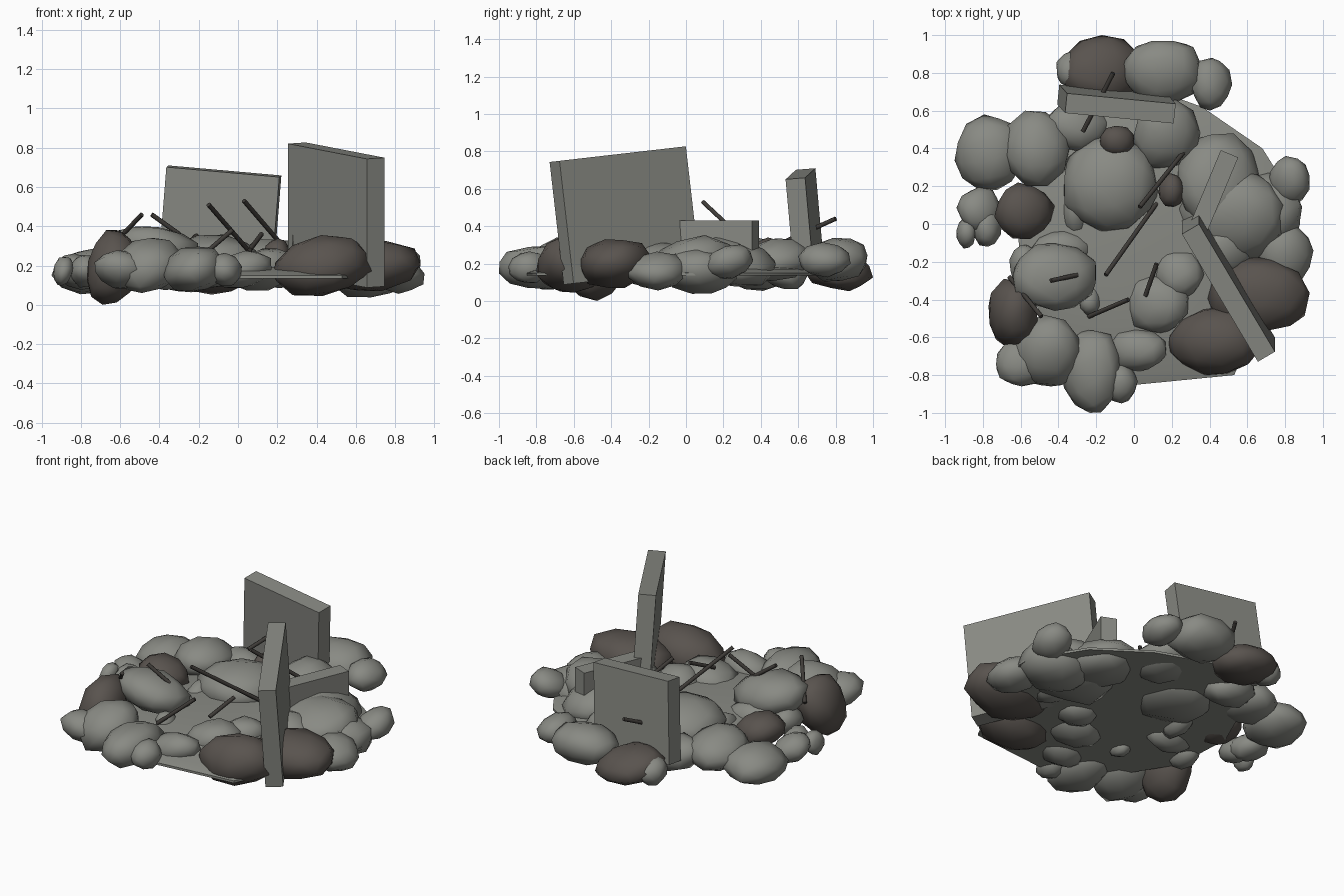
import bpy
import bmesh
import math
import random
from mathutils import Vector, Matrix

random.seed(11)
cube = bpy.data.objects.get("Cube")
if cube:
    bpy.data.objects.remove(cube, do_unlink=True)


def make_material(name, colour):
    mat = bpy.data.materials.new(name)
    mat.use_nodes = True
    mat.diffuse_color = (*colour, 1)
    shader = next(n for n in mat.node_tree.nodes if n.type == "BSDF_PRINCIPLED")
    shader.inputs["Base Color"].default_value = (*colour, 1)
    shader.inputs["Roughness"].default_value = 0.9
    return mat


concrete = make_material("grey concrete", (0.25, 0.255, 0.23))
brown_stone = make_material("dark brown stone", (0.1, 0.087, 0.077))
rusty_steel = make_material("dark steel", (0.05, 0.045, 0.04))


def finish(bm, name, mat, smooth_angle=None):
    """Turn a bmesh into a named, coloured object."""
    bmesh.ops.recalc_face_normals(bm, faces=bm.faces)
    mesh = bpy.data.meshes.new(name)
    bm.to_mesh(mesh)
    bm.free()
    mesh.materials.append(mat)
    obj = bpy.data.objects.new(name, mesh)
    bpy.context.collection.objects.link(obj)
    if smooth_angle:
        bpy.ops.object.select_all(action="DESELECT")
        obj.select_set(True)
        bpy.context.view_layer.objects.active = obj
        bpy.ops.object.shade_smooth_by_angle(angle=math.radians(smooth_angle))
    return obj


def rock(name, mat, centre, radii):
    """A lumpy, leaning low-poly sphere fitted to the given radii."""
    bm = bmesh.new()
    bmesh.ops.create_icosphere(bm, subdivisions=2, radius=1)
    spin = Matrix.Rotation(random.uniform(0, 6), 3, (random.random(), random.random(), 1))
    bmesh.ops.rotate(bm, verts=bm.verts, cent=(0, 0, 0), matrix=spin)
    lean_x, lean_y = random.uniform(-0.25, 0.25), random.uniform(-0.25, 0.25)
    for v in bm.verts:
        v.co *= random.uniform(0.92, 1.06)
        v.co.z += lean_x * v.co.x + lean_y * v.co.y
    for axis in range(3):
        values = [v.co[axis] for v in bm.verts]
        low, high = min(values), max(values)
        for v in bm.verts:
            unit = 2 * (v.co[axis] - low) / (high - low) - 1
            v.co[axis] = centre[axis] + radii[axis] * unit
    return finish(bm, name, mat, 70)


def rubble(name, mat, height, spots):
    """Rocks at one height; each spot is x, y and the two plan radii."""
    for i, (x, y, rx, ry) in enumerate(spots, 1):
        thickness = 0.05 + 0.175 * (rx + ry)
        rock(f"{name}_{i}", mat, (x, y, height), (rx, ry, thickness))


def slab(name, top, along, up, size):
    """A box hung from the middle of its top face, leaning along 'up'."""
    w = Vector(up).normalized()
    u = Vector(along)
    u = (u - w * u.dot(w)).normalized()
    rotation = Matrix((u, w.cross(u), w)).transposed().to_4x4()
    place = Matrix.Translation(Vector(top) - w * size[2] / 2) @ rotation
    bm = bmesh.new()
    bmesh.ops.create_cube(bm, size=1, matrix=place @ Matrix.Diagonal((*size, 1)))
    return finish(bm, name, concrete)


def bar(name, start, end):
    """A thin steel bar between two points."""
    a, b = Vector(start), Vector(end)
    turn = (b - a).to_track_quat("Z", "Y").to_matrix().to_4x4()
    bm = bmesh.new()
    bmesh.ops.create_cone(bm, cap_ends=True, segments=8, radius1=0.012, radius2=0.012,
                          depth=(b - a).length,
                          matrix=Matrix.Translation((a + b) / 2) @ turn)
    return finish(bm, name, rusty_steel, 50)


# Flat-bottomed mound under the rubble
outline = [(0.02, -0.85), (0.53, -0.8), (0.72, -0.4), (0.88, 0), (0.88, 0.08), (0.68, 0.4),
           (0.36, 0.62), (0, 0.75), (-0.4, 0.6), (-0.62, 0.1), (-0.6, -0.3), (-0.35, -0.7)]
bm = bmesh.new()
rings = []
for scale, z in ((1, 0.135), (1, 0.15), (0.93, 0.17), (0.45, 0.21)):
    rings.append([bm.verts.new((x * scale, y * scale, z)) for x, y in outline])
for lower, upper in zip(rings, rings[1:]):
    for i in range(len(outline)):
        bm.faces.new((lower[i - 1], lower[i], upper[i], upper[i - 1]))
bm.faces.new(rings[0])
bm.faces.new(rings[-1])
finish(bm, "mound", concrete, 30)

# Grey rubble, by region
rubble("left_back_rubble", concrete, 0.17, [
    (-0.77, 0.38, 0.18, 0.2), (-0.3, 0.52, 0.18, 0.14), (-0.33, 0.82, 0.08, 0.1)])
rubble("inner_rubble", concrete, 0.22, [
    (-0.52, 0.4, 0.18, 0.2), (-0.12, 0.21, 0.25, 0.25), (0.17, 0.48, 0.18, 0.19)])
rubble("back_rubble", concrete, 0.22, [(0.15, 0.8, 0.21, 0.17), (0.41, 0.74, 0.11, 0.14)])
rubble("high_rubble", concrete, 0.28, [(-0.42, -0.28, 0.22, 0.18)])
rubble("side_rubble", concrete, 0.17, [
    (-0.82, 0.08, 0.12, 0.12), (-0.89, -0.05, 0.05, 0.08), (-0.78, -0.01, 0.08, 0.11),
    (-0.31, 0.05, 0.07, 0.12), (-0.38, -0.13, 0.16, 0.1), (-0.58, -0.22, 0.08, 0.11),
    (-0.23, -0.4, 0.06, 0.08)])
rubble("front_rubble", concrete, 0.18, [
    (-0.59, -0.73, 0.14, 0.13), (-0.23, -0.78, 0.16, 0.22), (-0.07, -0.84, 0.09, 0.11),
    (0.02, -0.67, 0.15, 0.11), (0.12, -0.42, 0.17, 0.16), (0.24, -0.26, 0.13, 0.13)])
rubble("right_rubble", concrete, 0.21, [
    (0.52, 0.05, 0.28, 0.25), (0.45, 0.22, 0.22, 0.26), (0.82, 0.23, 0.11, 0.13),
    (0.48, -0.15, 0.15, 0.14)])
rubble("low_right_rubble", concrete, 0.16, [
    (0.8, -0.16, 0.15, 0.16), (0.68, 0.07, 0.21, 0.2)])
rock("front_left_boulder", concrete, (-0.46, -0.67, 0.2), (0.19, 0.19, 0.14))

# Dark boulders
rock("dark_front_boulder", brown_stone, (0.43, -0.62, 0.2), (0.25, 0.18, 0.155))
rock("dark_right_boulder", brown_stone, (0.66, -0.37, 0.2), (0.27, 0.2, 0.13))
rock("dark_left_boulder", brown_stone, (-0.64, -0.47, 0.19), (0.13, 0.18, 0.19))
rubble("dark_side_boulder", brown_stone, 0.22, [(-0.58, 0.07, 0.16, 0.15)])
rubble("dark_back_boulder", brown_stone, 0.17, [(-0.17, 0.82, 0.21, 0.18)])
rubble("dark_small_stone", brown_stone, 0.26, [
    (-0.09, 0.44, 0.09, 0.08), (0.2, 0.18, 0.07, 0.09)])

# Broken wall slabs
slab("front_wall_slab", (0.5, -0.365, 0.785), (0.41, -0.69, -0.07), (0, -0.115, 1),
     (0.79, 0.105, 0.66))
slab("back_wall_slab", (-0.072, 0.612, 0.68), (0.58, -0.055, -0.06), (0.08, -0.09, 1),
     (0.58, 0.105, 0.52))
slab("low_wall_slab", (0.415, 0.155, 0.43), (0.18, 0.43, 0), (0, 0, 1), (0.47, 0.1, 0.28))

# Reinforcing bars
for i, (start, end) in enumerate((
        ((0.27, 0.39, 0.25), (0.03, 0.09, 0.53)),
        ((0.12, 0.11, 0.2), (-0.15, -0.27, 0.51)),
        ((-0.24, -0.49, 0.2), (-0.03, -0.4, 0.38)),
        ((0.06, -0.38, 0.28), (0.12, -0.21, 0.36)),
        ((-0.66, -0.28, 0.28), (-0.49, -0.49, 0.46)),
        ((-0.3, -0.27, 0.36), (-0.44, -0.3, 0.46)),
        ((-0.27, 0.49, 0.3), (-0.11, 0.8, 0.44))), 1):
    bar(f"steel_bar_{i}", start, end)
